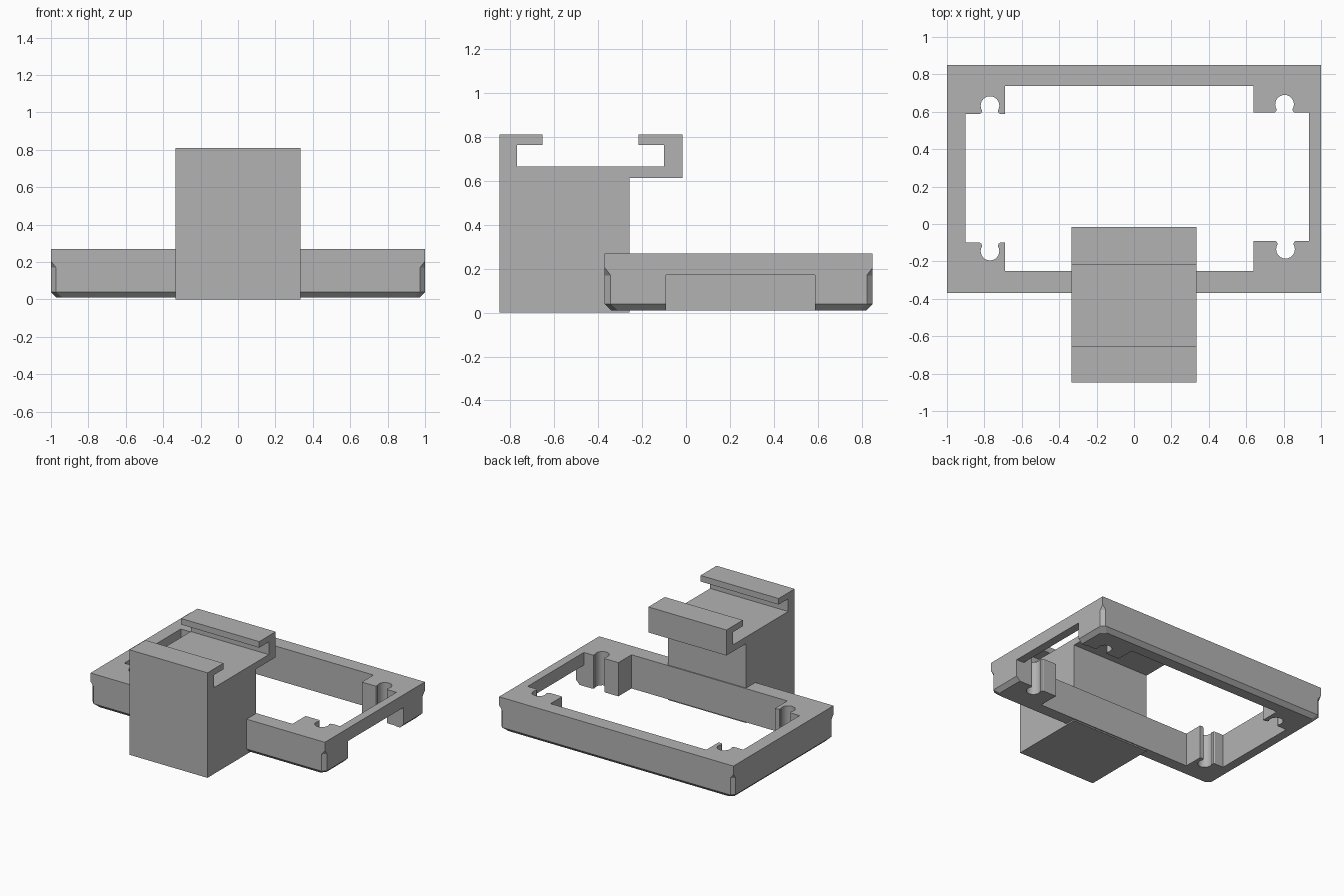
import bpy, bmesh
from math import cos, sin, radians

old = bpy.data.objects.get("Cube")
if old:
    bpy.data.objects.remove(old, do_unlink=True)

grey = bpy.data.materials.new("plain grey")
grey.use_nodes = True
colour = (0.45, 0.45, 0.45, 1)
grey.diffuse_color = colour
grey.node_tree.nodes["Principled BSDF"].inputs["Base Color"].default_value = colour


def loft(name, rings):
    """Solid skinned through rings that share one vertex count."""
    bm = bmesh.new()
    loops = [[bm.verts.new(p) for p in ring] for ring in rings]
    for low, high in zip(loops, loops[1:]):
        for i in range(len(low)):
            j = (i + 1) % len(low)
            bm.faces.new((low[i], low[j], high[j], high[i]))
    bm.faces.new(loops[0][::-1])
    bm.faces.new(loops[-1])
    bmesh.ops.remove_doubles(bm, verts=bm.verts, dist=1e-5)
    bmesh.ops.recalc_face_normals(bm, faces=bm.faces)
    mesh = bpy.data.meshes.new(name)
    bm.to_mesh(mesh)
    bm.free()
    mesh.materials.append(grey)
    obj = bpy.data.objects.new(name, mesh)
    bpy.context.collection.objects.link(obj)
    return obj


def activate(obj):
    bpy.ops.object.select_all(action="DESELECT")
    obj.select_set(True)
    bpy.context.view_layer.objects.active = obj


def cut(obj, cutter):
    cutter.hide_render = True
    mod = obj.modifiers.new("cut", "BOOLEAN")
    mod.operation, mod.solver, mod.object = "DIFFERENCE", "EXACT", cutter
    activate(obj)
    bpy.ops.object.modifier_apply(modifier=mod.name)
    bpy.data.objects.remove(cutter, do_unlink=True)


def outline(z, inset, chamfer):
    """Frame outline at height z, with clipped corners."""
    x, front, back, c = 1 - inset, -0.37 + inset, 0.85 - inset, chamfer
    return [(-x + c, front, z), (x - c, front, z), (x, front + c, z), (x, back - c, z),
            (x - c, back, z), (-x + c, back, z), (-x, back - c, z), (-x, front + c, z)]


def pocket(cx, edge, side, run):
    """Keyhole screw pocket; side is into the boss, run is the x direction."""
    pts = [(-0.055, 0), (-0.046, 0.006)]
    for i in range(17):
        a = radians(213 - 246 * i / 16)
        pts.append((0.05 * cos(a), 0.045 + 0.05 * sin(a)))
    pts += [(0.046, 0.006), (0.055, 0)]
    return [(cx + run * u, edge + side * v) for u, v in pts]


# Frame body: bevelled foot, clipped lower corners, square rim
frame = loft("frame", [outline(0.01, 0.03, 0.03), outline(0.04, 0, 0.027),
                       outline(0.17, 0, 0.027), outline(0.205, 0, 0), outline(0.27, 0, 0)])

# Central opening, leaving four corner bosses with pockets
plan = [(-0.69, -0.25), (0.64, -0.25), (0.64, -0.09)]
plan += pocket(0.81, -0.09, -1, 1)
plan += [(0.935, -0.09), (0.935, 0.595)]
plan += pocket(0.805, 0.595, 1, -1)
plan += [(0.64, 0.595), (0.64, 0.737), (-0.69, 0.737), (-0.69, 0.588)]
plan += pocket(-0.77, 0.588, 1, -1)
plan += [(-0.9, 0.588), (-0.9, -0.1)]
plan += pocket(-0.77, -0.1, -1, 1)
plan += [(-0.69, -0.1)]
cut(frame, loft("opening_cutter", [[(x, y, z) for x, y in plan] for z in (-0.1, 0.4)]))

# Gap under the left wall
gap = [(0.92, -0.09), (1.1, -0.09), (1.1, 0.588), (0.92, 0.588)]
cut(frame, loft("gap_cutter", [[(x, y, z) for x, y in gap] for z in (-0.1, 0.172)]))
activate(frame)
bpy.ops.object.shade_smooth_by_angle(angle=radians(28))

# Front block with a hooked rail channel on top
profile = [(-0.848, 0), (-0.258, 0), (-0.258, 0.613), (-0.017, 0.613), (-0.017, 0.81),
           (-0.217, 0.81), (-0.217, 0.763), (-0.1, 0.763), (-0.1, 0.665), (-0.77, 0.665),
           (-0.77, 0.763), (-0.653, 0.763), (-0.653, 0.81), (-0.848, 0.81)]
loft("rail_block", [[(x, y, z) for y, z in profile] for x in (-0.333, 0.333)])
